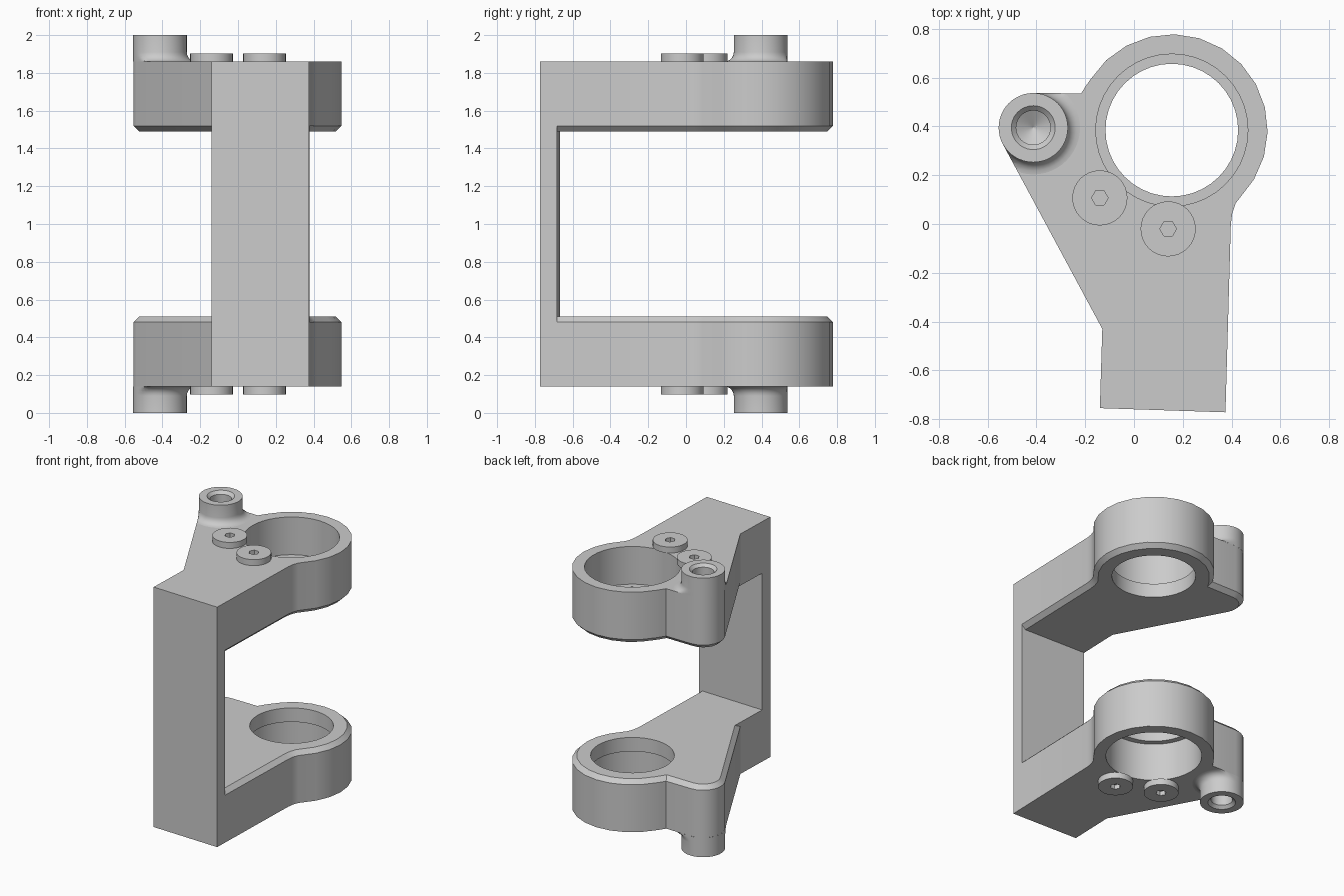
import bpy, bmesh, math
from mathutils import Vector

if "Cube" in bpy.data.objects:
    bpy.data.objects.remove(bpy.data.objects["Cube"])

metal = bpy.data.materials.new("light_grey_metal")
metal.diffuse_color = (0.6, 0.6, 0.6, 1)
metal.use_nodes = True
metal.node_tree.nodes["Principled BSDF"].inputs["Base Color"].default_value = metal.diffuse_color

TOP, INNER, CH = 0.86, 0.49, 0.03      # heights above the mid plane
BORE = Vector((0.155, 0.385))
POST, POST_R = Vector((-0.413, 0.395)), 0.142


def make(name, bm):
    """Objects sit on the mid plane (z = 1) so they can be mirrored about it."""
    bmesh.ops.recalc_face_normals(bm, faces=bm.faces[:])
    me = bpy.data.meshes.new(name)
    bm.to_mesh(me)
    bm.free()
    ob = bpy.data.objects.new(name, me)
    bpy.context.collection.objects.link(ob)
    ob.location.z = 1
    me.materials.append(metal)
    return ob


def loft(name, rings, bottom=True, top=True):
    """Rings are equal-length lists of 3D points."""
    bm = bmesh.new()
    vs = [[bm.verts.new(p) for p in r] for r in rings]
    n = len(vs[0])
    for a, b in zip(vs, vs[1:]):
        for i in range(n):
            j = (i + 1) % n
            bm.faces.new((a[i], a[j], b[j], b[i]))
    if bottom:
        bm.faces.new(vs[0][::-1])
    if top:
        bm.faces.new(vs[-1])
    return make(name, bm)


def at(pts, z):
    return [(p[0], p[1], z) for p in pts]


def arc(c, r, a0, a1, n):
    return [Vector((c[0] + r * math.cos(math.radians(a0 + (a1 - a0) * i / n)),
                    c[1] + r * math.sin(math.radians(a0 + (a1 - a0) * i / n))))
            for i in range(n + 1)]


def circle(c, r, n):
    return arc(c, r, 0, 360, n)[:-1]


def stack(name, c, n, profile):
    """Solid of revolution from (radius, z) pairs."""
    return loft(name, [at(circle(c, r, n), z) for r, z in profile])


def inset(pts, dist):
    """Move every edge of a counter-clockwise outline inward by its own distance."""
    out, n = [], len(pts)
    for i in range(n):
        d1, d2 = pts[i] - pts[i - 1], pts[(i + 1) % n] - pts[i]
        n1 = Vector((-d1.y, d1.x)).normalized()
        n2 = Vector((-d2.y, d2.x)).normalized()
        det = n1.x * n2.y - n1.y * n2.x
        a, b = dist[i - 1], dist[i]
        if abs(det) < 1e-4:
            out.append(pts[i] + n1 * a)
        else:
            out.append(pts[i] + Vector((a * n2.y - b * n1.y, b * n1.x - a * n2.x)) / det)
    return out


def boolean(ob, other, op):
    m = ob.modifiers.new(op.lower(), 'BOOLEAN')
    m.operation, m.object, m.solver = op, other, 'EXACT'
    bpy.context.view_layer.objects.active = ob
    bpy.ops.object.modifier_apply(modifier=m.name)
    bpy.data.objects.remove(other)


def finish(ob):
    """Repeat the part on the lower half and smooth the round walls."""
    m = ob.modifiers.new("mirror", 'MIRROR')
    m.use_axis = (False, False, True)
    m.merge_threshold = 0.0005
    bpy.ops.object.select_all(action='DESELECT')
    bpy.context.view_layer.objects.active = ob
    ob.select_set(True)
    bpy.ops.object.modifier_apply(modifier=m.name)
    bpy.ops.object.shade_smooth_by_angle(angle=math.radians(30))


# Bracket footprint
front_l, front_r = Vector((-0.14, -0.755)), Vector((0.375, -0.772))
waist_l, waist_r = Vector((-0.13, -0.43)), Vector((0.397, 0.0))


def along(t):
    """Left and right side points at a distance t behind the front face."""
    return (front_l + (waist_l - front_l).normalized() * t,
            front_r + (waist_r - front_r).normalized() * t)


# Angle where the sloping side touches the post
to_post = POST - waist_l
tangent = math.degrees(math.atan2(to_post.y, to_post.x)
                       + math.acos(-POST_R / to_post.length))
tangent = tangent if tangent > 180 else tangent + 360

# Arm with a chamfered inner edge
l, r = along(0.045)
outline = ([l, r, waist_r, Vector((0.403, 0.045)), Vector((0.417, 0.085))]
           + arc(BORE, 0.393, -31, 148, 12)
           + [Vector((-0.2, 0.562)), Vector((-0.217, 0.535))]
           + arc(POST, POST_R, 90, tangent, 7) + [waist_l])
edge = [CH] * len(outline)
edge[0] = edge[-1] = 0
body = loft("bracket_body", [at(inset(outline, edge), INNER),
                             at(outline, INNER + CH), at(outline, TOP)])

# Column joining the arms, open on the mid plane
l, r = along(0.088)
foot = [front_l, front_r, r, l]
column = loft("column", [at(foot, -0.1), at(foot, TOP)])
boolean(body, column, 'UNION')

# Stepped bearing bore, post hole clearance and mid plane trim
boolean(body, stack("bore_cutter", BORE, 40, [(0.272, 0.3), (0.272, 0.59),
                                              (0.312, 0.59), (0.312, 1.1)]), 'DIFFERENCE')
boolean(body, stack("hole_cutter", POST, 16, [(0.08, 0.64), (0.08, 1.1)]), 'DIFFERENCE')
bm = bmesh.new()
bm.from_mesh(body.data)
bmesh.ops.bisect_plane(bm, geom=bm.verts[:] + bm.edges[:] + bm.faces[:],
                       plane_co=(0, 0, 0), plane_no=(0, 0, -1), clear_outer=True)
bm.to_mesh(body.data)
bm.free()
finish(body)

# Post with a filleted foot that stays inside the arm outline, and a blind hole
normals = [Vector((math.cos(math.radians(a)), math.sin(math.radians(a)))) for a in (90, tangent)]


def foot_ring(radius, z):
    ring = []
    for i in range(48):
        a = 360 * i / 48
        d = Vector((math.cos(math.radians(a)), math.sin(math.radians(a))))
        lim = POST_R if 90 <= a <= tangent else radius
        for nrm in normals:
            if d.dot(nrm) > 0.01:
                lim = min(lim, POST_R / d.dot(nrm))
        p = POST + d * lim
        ring.append((p.x, p.y, z))
    return ring


F = 0.05
rings = []
for k in range(6):
    t = math.radians(90 * k / 5)
    rings.append(foot_ring(POST_R + F * (1 - math.sin(t)), TOP + F * (1 - math.cos(t))))
for rad, z in [(POST_R, 1.0), (0.09, 1.0), (0.07, 0.98), (0.07, 0.70), (0.002, 0.66)]:
    rings.append(at(circle(POST, rad, 48), z))
finish(loft("post", rings, bottom=False))

# Retaining screws with hex sockets
for i, c in enumerate([(-0.14, 0.107), (0.14, -0.02)]):
    screw = stack(f"screw_{i + 1}", c, 32, [(0.113, TOP), (0.113, 0.903)])
    boolean(screw, stack("socket_cutter", c, 6, [(0.034, 0.872), (0.034, 1.0)]), 'DIFFERENCE')
    finish(screw)
